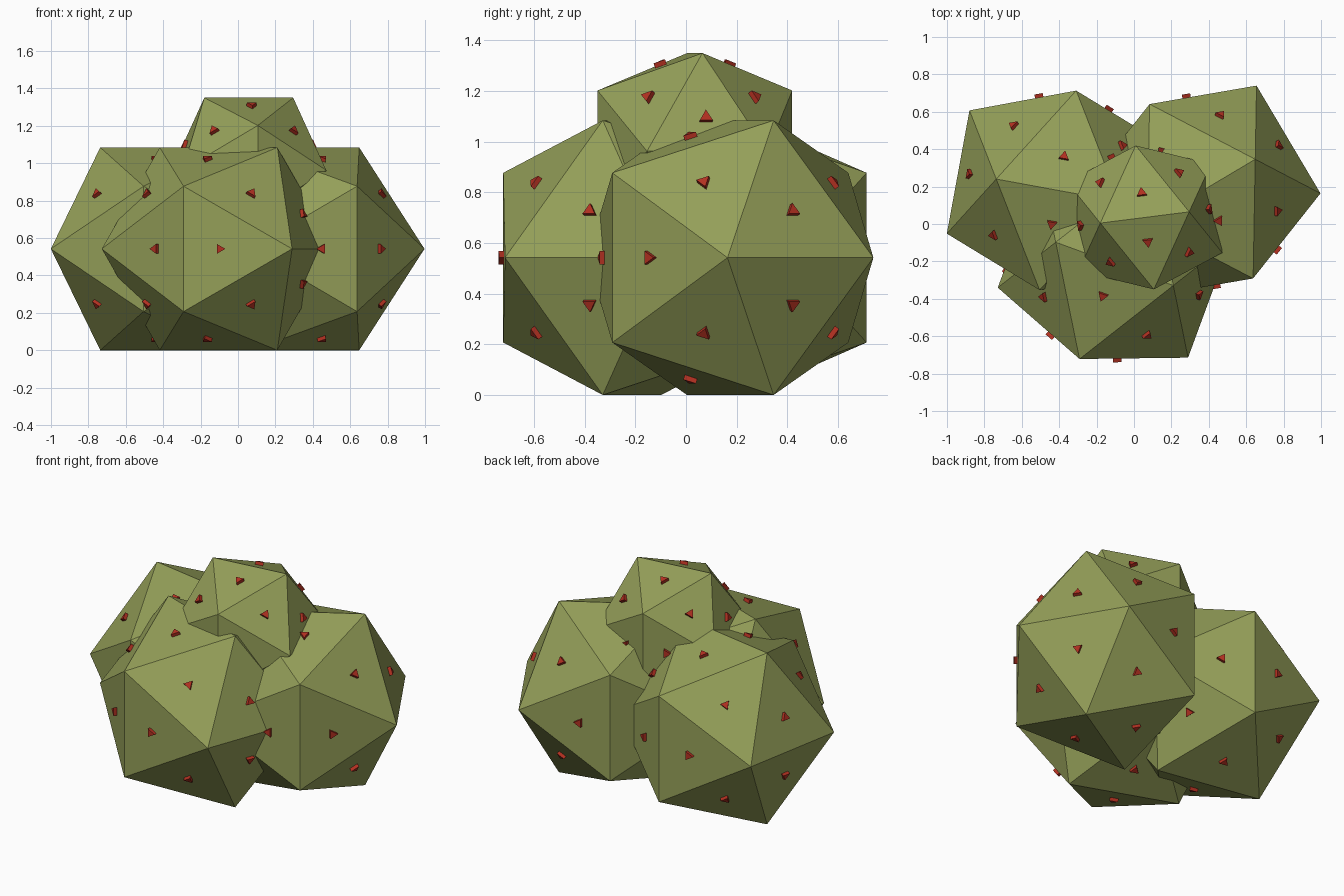
import bpy, bmesh
from math import sqrt, pi, cos, sin, radians
from mathutils import Vector, Matrix

if "Cube" in bpy.data.objects:
    bpy.data.objects.remove(bpy.data.objects["Cube"])

PHI = (1 + sqrt(5)) / 2


def material(name, color):
    m = bpy.data.materials.new(name)
    m.diffuse_color = color
    m.use_nodes = True
    m.node_tree.nodes["Principled BSDF"].inputs["Base Color"].default_value = m.diffuse_color
    return m


green = material("olive_skin", (0.30, 0.35, 0.10, 1))
red = material("red_stud", (0.45, 0.03, 0.015, 1))


def finish(bm, name, mat, place):
    bmesh.ops.recalc_face_normals(bm, faces=bm.faces)
    me = bpy.data.meshes.new(name)
    bm.to_mesh(me)
    bm.free()
    me.materials.append(mat)
    ob = bpy.data.objects.new(name, me)
    ob.matrix_world = place
    bpy.context.collection.objects.link(ob)


def studded_ball(name, center, a, angle, stud_r=0.03, stud_h=0.02):
    place = Matrix.Translation(center) @ Matrix.Rotation(radians(angle), 4, 'Z')
    # twenty-sided ball: corners of three crossed golden rectangles
    ball = bmesh.new()
    for s in (-a, a):
        for t in (-a * PHI, a * PHI):
            for co in ((s, 0, t), (0, t, s), (t, s, 0)):
                ball.verts.new(co)
    bmesh.ops.convex_hull(ball, input=ball.verts)
    # triangular stud in the middle of each face, aligned with the face
    studs = bmesh.new()
    for f in ball.faces:
        c = f.calc_center_median()
        n = c.normalized()
        rings = []
        for h in (-stud_h, stud_h):
            rings.append([studs.verts.new(c + n * h + (v.co - c).normalized() * stud_r)
                          for v in f.verts])
        lo, hi = rings
        studs.faces.new(lo)
        studs.faces.new(hi)
        for i in range(3):
            j = (i + 1) % 3
            studs.faces.new((lo[i], lo[j], hi[j], hi[i]))
    finish(ball, name + "_ball", green, place)
    finish(studs, name + "_studs", red, place)


# three large balls on the ground, one smaller on top
A = 0.335
studded_ball("left", (-0.407, 0.18, A * PHI), A, -10.4)
studded_ball("right", (0.36, 0.175, A * PHI), A, 30.7)
studded_ball("front", (-0.104, -0.213, A * PHI), A, -20.2)
studded_ball("top", (0.0575, 0.035, 0.9625), 0.2395, 7.2)
